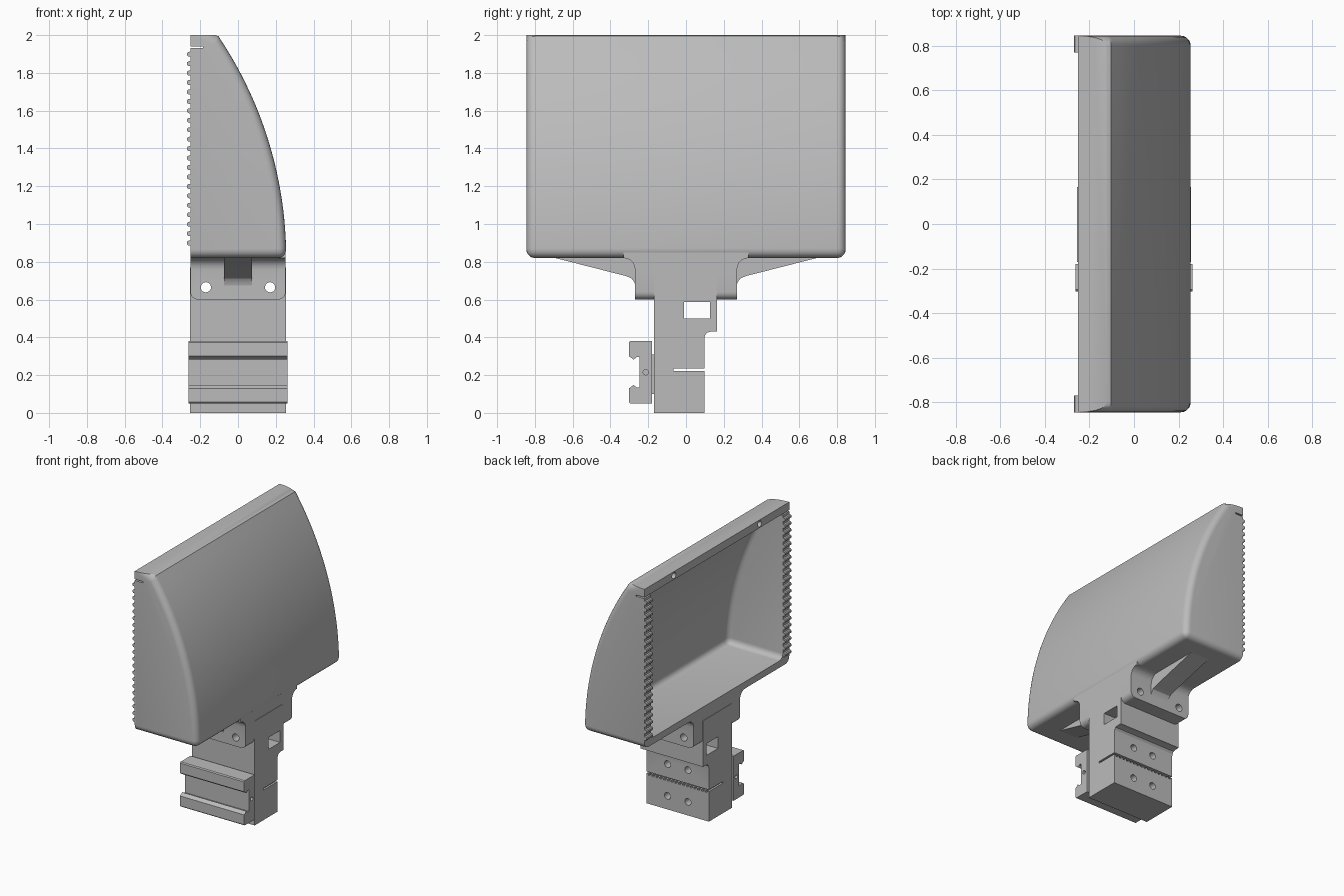
import bpy, bmesh, math
from mathutils import Vector

old = bpy.data.objects.get("Cube")
if old:
    bpy.data.objects.remove(old, do_unlink=True)

grey = bpy.data.materials.new("plain grey")
grey.use_nodes = True
COLOUR = (0.5, 0.5, 0.5, 1)
grey.diffuse_color = COLOUR
grey.node_tree.nodes["Principled BSDF"].inputs["Base Color"].default_value = COLOUR


def prism(name, pts, axis, lo, hi, bevel=0, pick=None):
    """Extrude a 2D profile along an axis; bevel the edges chosen by pick."""
    def place(p, d):
        return Vector((d, p[0], p[1]) if axis == "x" else (p[0], d, p[1]))
    bm = bmesh.new()
    face = bm.faces.new([bm.verts.new(place(p, lo)) for p in pts])
    ext = bmesh.ops.extrude_face_region(bm, geom=[face], use_keep_orig=True)
    shift = place((0, 0), hi - lo)
    for v in ext["geom"]:
        if isinstance(v, bmesh.types.BMVert):
            v.co += shift
    bmesh.ops.recalc_face_normals(bm, faces=bm.faces)
    if bevel:
        edges = [e for e in bm.edges if pick(e.verts[0].co, e.verts[1].co)]
        bmesh.ops.bevel(bm, geom=edges, offset=bevel, segments=5, profile=0.5,
                        affect="EDGES")
    mesh = bpy.data.meshes.new(name)
    bm.to_mesh(mesh)
    bm.free()
    mesh.materials.append(grey)
    obj = bpy.data.objects.new(name, mesh)
    bpy.context.collection.objects.link(obj)
    return obj


def rect(a, b, c, d):
    return [(a, c), (b, c), (b, d), (a, d)]


def disc(u, v, r, n=20):
    return [(u + r * math.cos(math.tau * i / n), v + r * math.sin(math.tau * i / n))
            for i in range(n)]


def activate(obj):
    bpy.ops.object.select_all(action="DESELECT")
    obj.select_set(True)
    bpy.context.view_layer.objects.active = obj


def cut(obj, pts, axis, lo, hi):
    carve(obj, prism("cutter", pts, axis, lo, hi))


def carve(obj, tool):
    mod = obj.modifiers.new("cut", "BOOLEAN")
    mod.operation, mod.solver, mod.object = "DIFFERENCE", "EXACT", tool
    activate(obj)
    bpy.ops.object.modifier_apply(modifier=mod.name)
    bpy.data.objects.remove(tool, do_unlink=True)


def shell(name, x0, x1, radius, z0, z1, half, bevel, steps=24):
    """Curved-back box: flat floor, open-side plane at x0, arc rising to z1."""
    top = math.asin((z1 - 0.025 - z0) / radius)
    pts = [(x0, z0)]
    for i in range(steps + 1):
        a = top * i / steps
        pts.append((x1 - radius + radius * math.cos(a), z0 + radius * math.sin(a)))
    x, z = pts[-1]
    pts += [(x - 0.012, z1 - 0.006), (x - 0.03, z1), (x0, z1)]

    def pick(p, q):
        if abs(p.y - q.y) > 0.01:       # lengthwise edge between floor and arc
            return abs(p.x - x1) < 1e-4 and abs(p.z - z0) < 1e-4
        return max(p.x, q.x) > x0 + 1e-4 and min(p.z, q.z) < z1 - 1e-4
    return prism(name, pts, "y", -half, half, bevel, pick)


# Hopper with its cavity, lid slit and rim holes
hopper = shell("hopper", -0.252, 0.255, 2.1, 0.82, 2.0, 0.845, 0.045)
carve(hopper, shell("cutter", -0.32, 0.195, 2.05, 0.87, 1.94, 0.77, 0.04))
cut(hopper, rect(-0.3, -0.185, 1.931, 1.941), "y", -0.9, 0.9)
for y in (-0.5, 0.5):
    cut(hopper, disc(y, 1.97, 0.022), "x", -0.3, -0.18)

# Toothed racks on both side rims
PITCH, COUNT, START = 0.05, 21, 0.885
rack = [(-0.24, START)]
for i in range(COUNT):
    z = START + i * PITCH
    rack += [(-0.248, z), (-0.264, z + 0.002), (-0.27, z + 0.008),
             (-0.27, z + 0.02), (-0.264, z + 0.026), (-0.248, z + 0.028)]
rack.append((-0.24, rack[-1][1]))
racks = [prism(side + "_rack", rack, "y", lo, lo + 0.075)
         for side, lo in (("front", -0.845), ("back", 0.77))]

# Neck flaring into the hopper floor
side = [(0.27, 0.6), (0.27, 0.76)]
for i in range(1, 6):
    a = math.pi / 2 * i / 5
    side.append((0.33 - 0.06 * math.cos(a), 0.76 + 0.06 * math.sin(a)))
side.append((0.33, 0.85))
neck = prism("neck", side + [(-y, z) for y, z in reversed(side)], "x", -0.252, 0.252,
             0.04, lambda p, q: abs(p.y - q.y) > 0.5 and max(p.z, q.z) < 0.61)

# Sloping gussets under the hopper
gussets = []
for name, s in (("front_gusset", -1), ("back_gusset", 1)):
    pts = [(0.7, 0.822), (0.7, 0.84), (0.2, 0.84), (0.2, 0.66), (0.268, 0.66),
           (0.272, 0.69), (0.288, 0.712), (0.32, 0.725)]
    gussets.append(prism(name, [(s * y, z) for y, z in pts], "x", -0.075, 0.075))

# Stem with a stepped back
stem_pts = [(-0.17, 0), (0.097, 0), (0.097, 0.39), (0.1, 0.41), (0.112, 0.425),
            (0.13, 0.43), (0.165, 0.43), (0.165, 0.77), (-0.17, 0.77)]
stem = prism("stem", stem_pts, "x", -0.255, 0.255)

# Cross holes through neck and stem, side window, clamping slot
for part in (neck, stem):
    for x in (-0.17, 0.17):
        cut(part, disc(x, 0.665, 0.027), "y", -0.5, 0.5)
    cut(part, rect(-0.01, 0.127, 0.5, 0.587), "x", -0.4, 0.4)
cut(stem, rect(-0.065, 0.2, 0.222, 0.235), "x", -0.4, 0.4)
for x in (-0.083, 0.083):
    for z in (0.1, 0.335):
        cut(stem, disc(x, z, 0.025), "y", -0.05, 0.2)
for i in range(16):
    x = -0.24 + i * 0.031
    cut(stem, rect(x, x + 0.015, 0.21, 0.228), "y", -0.06, 0.2)

# Rail clamp with undercut jaws, and the pad joining it to the stem
jaw = [(-0.18, 0.05), (-0.295, 0.05), (-0.302, 0.057), (-0.302, 0.13),
       (-0.277, 0.148), (-0.262, 0.135), (-0.247, 0.135)]
clamp = prism("rail_clamp", jaw + [(y, 0.43 - z) for y, z in reversed(jaw)],
              "x", -0.262, 0.262)
cut(clamp, disc(-0.213, 0.215, 0.014), "x", 0.2, 0.3)
cut(clamp, disc(-0.213, 0.215, 0.014), "x", -0.3, -0.2)
pad = prism("clamp_pad", rect(-0.19, -0.165, 0.1, 0.31), "x", -0.245, 0.245)

for obj in [hopper, neck, stem, clamp, pad] + racks + gussets:
    activate(obj)
    bpy.ops.object.shade_smooth_by_angle(angle=math.radians(30))
